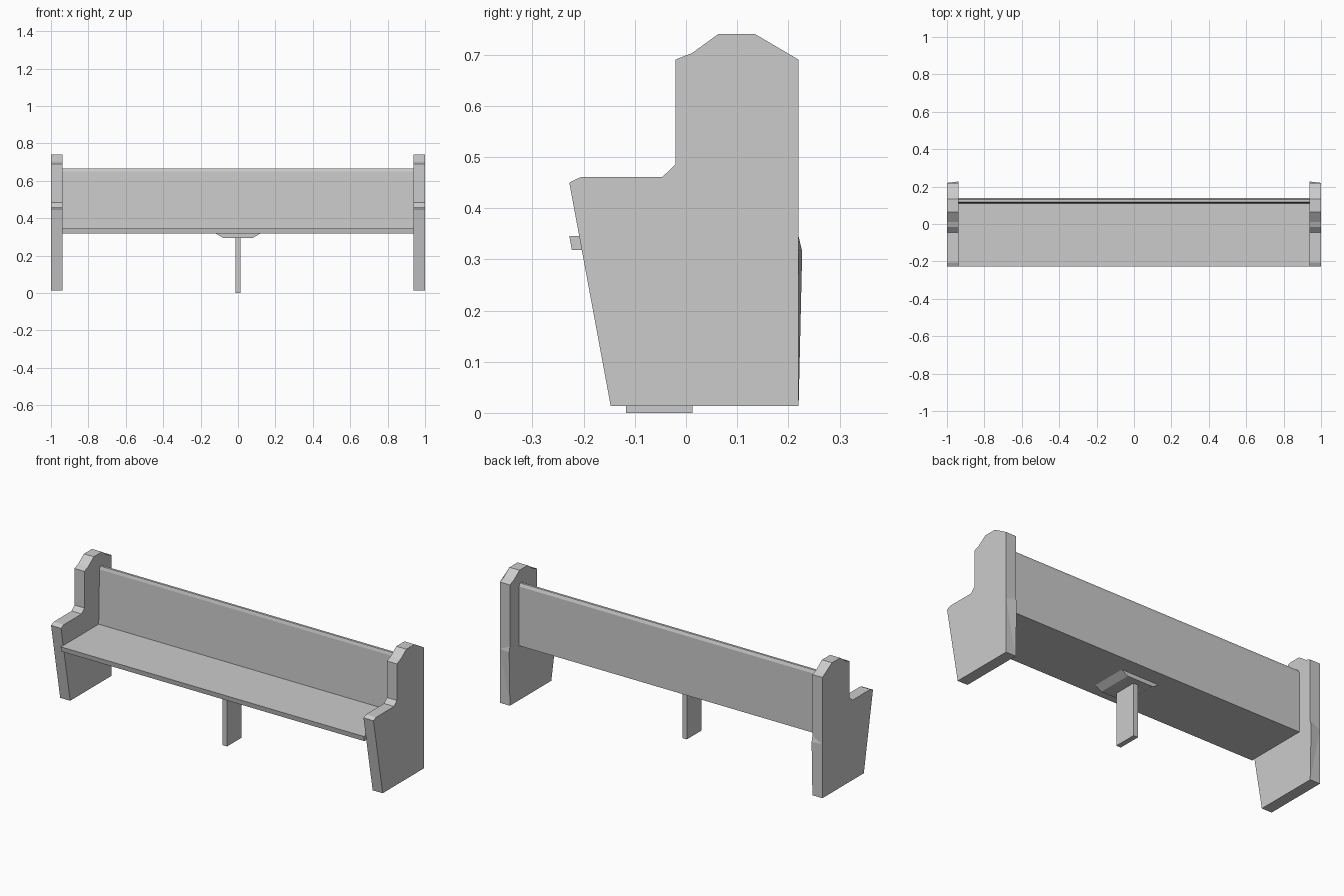
import bpy, bmesh

if "Cube" in bpy.data.objects:
    bpy.data.objects.remove(bpy.data.objects["Cube"])

# Single painted colour
grey = bpy.data.materials.new("plain grey")
grey.use_nodes = True
colour = (0.6, 0.6, 0.6, 1)
grey.diffuse_color = colour
grey.node_tree.nodes["Principled BSDF"].inputs["Base Color"].default_value = colour


def loft(name, start, end):
    """Solid between two matching loops of 3D points."""
    bm = bmesh.new()
    a = [bm.verts.new(p) for p in start]
    b = [bm.verts.new(p) for p in end]
    bm.faces.new(a)
    bm.faces.new(b[::-1])
    for i in range(len(a)):
        j = (i + 1) % len(a)
        bm.faces.new((a[j], a[i], b[i], b[j]))
    # Split only the slightly twisted quads
    bmesh.ops.connect_verts_nonplanar(bm, angle_limit=0.01, faces=bm.faces[:])
    bmesh.ops.recalc_face_normals(bm, faces=bm.faces[:])
    mesh = bpy.data.meshes.new(name)
    bm.to_mesh(mesh)
    bm.free()
    mesh.materials.append(grey)
    obj = bpy.data.objects.new(name, mesh)
    bpy.context.collection.objects.link(obj)
    return obj


def extrude_x(name, profile, x0, x1):
    return loft(name, [(x0, y, z) for y, z in profile],
                [(x1, y, z) for y, z in profile])


# End panels: shaped side profile, inner rear edge bulging slightly at the seat
front_and_top = [
    (0.22, 0.69), (0.187, 0.703), (0.135, 0.74), (0.063, 0.74),
    (0.012, 0.703), (-0.021, 0.69), (-0.021, 0.485), (-0.046, 0.461),
    (-0.205, 0.461), (-0.228, 0.45), (-0.147, 0.013), (0.22, 0.013),
]
outer = front_and_top + [(0.22, 0.315), (0.22, 0.345)]
inner = front_and_top + [(0.227, 0.315), (0.22, 0.345)]
for side, name in ((1, "left_end_panel"), (-1, "right_end_panel")):
    loft(name, [(side * 1.0, y, z) for y, z in outer],
         [(side * 0.938, y, z) for y, z in inner])

# Seat board with a slanted front lip
seat = [(-0.228, 0.346), (0.108, 0.346), (0.108, 0.318), (-0.223, 0.318)]
extrude_x("seat", seat, -0.94, 0.94)

# Backrest with a chamfered top
backrest = [(0.105, 0.318), (0.113, 0.65), (0.118, 0.667), (0.131, 0.667),
            (0.138, 0.65), (0.138, 0.318)]
extrude_x("backrest", backrest, -0.94, 0.94)

# Centre support: tapered bracket on a flat post
bracket = [(-0.12, 0.319), (0.12, 0.319), (0.08, 0.295), (-0.08, 0.295)]
loft("support_bracket", [(x, -0.152, z) for x, z in bracket],
     [(x, 0.048, z) for x, z in bracket])
post = [(-0.117, 0), (0.013, 0), (0.013, 0.297), (-0.117, 0.297)]
extrude_x("support_post", post, -0.014, 0.014)
